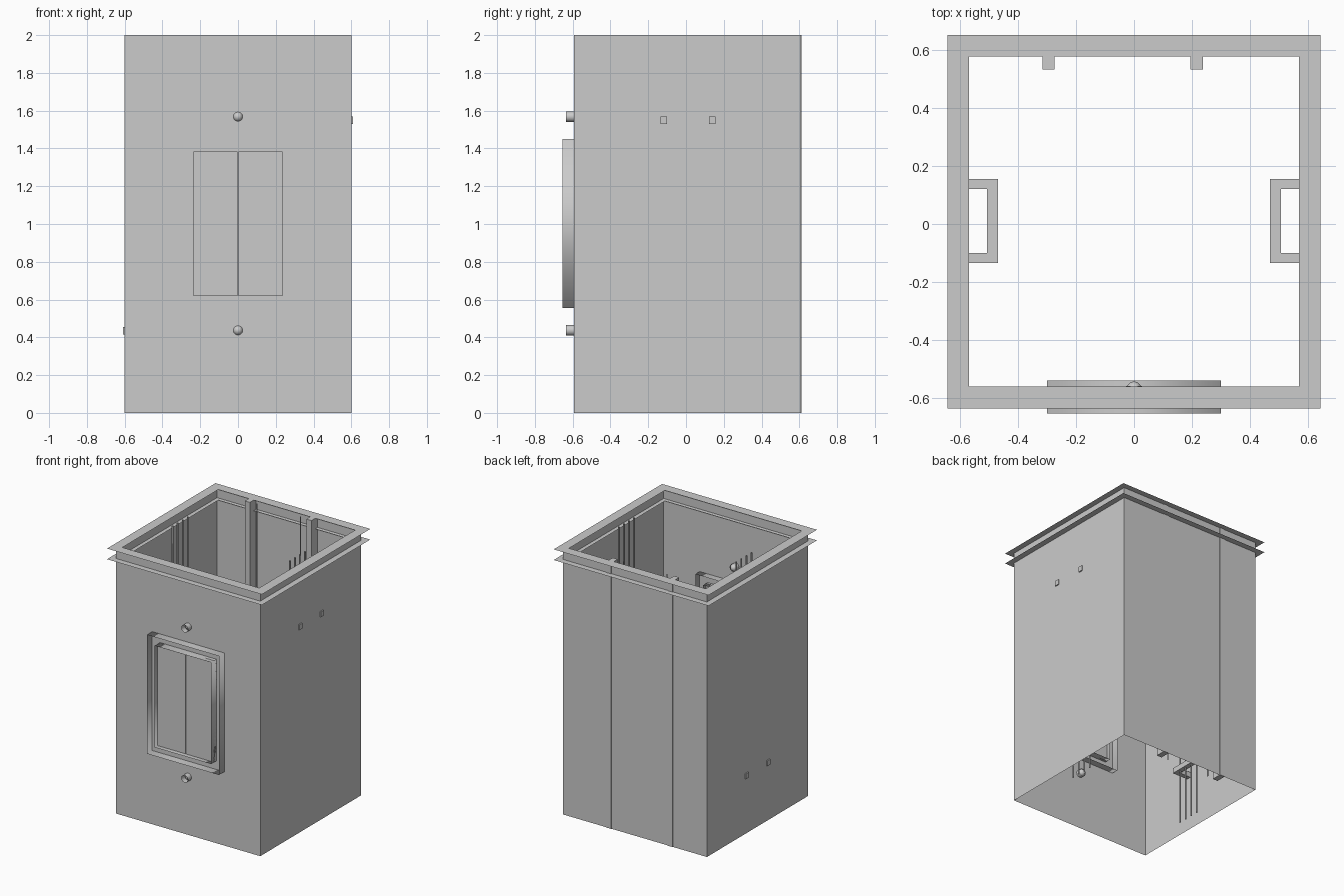
import bpy, bmesh, math

if "Cube" in bpy.data.objects:
    bpy.data.objects.remove(bpy.data.objects["Cube"])

CY = 0.008  # the shaft is centred slightly behind y = 0


def make(name, verts, faces, smooth=False):
    me = bpy.data.meshes.new(name)
    me.from_pydata(verts, [], faces)
    me.update()
    for p in me.polygons:
        p.use_smooth = smooth
    ob = bpy.data.objects.new(name, me)
    bpy.context.collection.objects.link(ob)
    return ob


def box(name, lo, hi):
    v = [(x, y, z) for x in (lo[0], hi[0]) for y in (lo[1], hi[1]) for z in (lo[2], hi[2])]
    f = [(0, 1, 3, 2), (4, 6, 7, 5), (0, 4, 5, 1), (2, 3, 7, 6), (0, 2, 6, 4), (1, 5, 7, 3)]
    return make(name, v, f)


def tube(name, ring, lift, smooth=False):
    """Open sheet joining two copies of a closed ring."""
    n = len(ring)
    v = list(ring) + [tuple(a + b for a, b in zip(p, lift)) for p in ring]
    f = [(i, (i + 1) % n, (i + 1) % n + n, i + n) for i in range(n)]
    return make(name, v, f, smooth)


def square(half, z):
    return [(sx * half, CY + sy * half, z) for sx, sy in ((-1, -1), (1, -1), (1, 1), (-1, 1))]


def door_rect(hx, z0, z1, y):
    return [(-hx, y, z0), (-hx, y, z1), (hx, y, z1), (hx, y, z0)]


# Shaft walls: thin sheet, open at top and bottom
tube("shaft_walls", square(0.6, 0), (0, 0, 2))

# Beam flanges around the top
for name, z in (("upper_flange", 2.0), ("lower_flange", 1.92)):
    make(name, square(0.57, z) + square(0.645, z),
         [(i, i + 4, (i + 1) % 4 + 4, (i + 1) % 4) for i in range(4)])

# Rear guide posts, each with a thin cable beside it
for side, x, cx in (("left", -0.295, -0.22), ("right", 0.217, 0.142)):
    box(side + "_guide_post", (x - 0.021, 0.533, 0), (x + 0.021, 0.612, 2))
    tube(side + "_guide_cable", [(cx + 0.005 * math.cos(i * math.pi / 3),
         0.54 + 0.005 * math.sin(i * math.pi / 3), 0) for i in range(6)], (0, 0, 2), True)

# Side brackets and the hoist cables passing through them
for side, s, z in (("left", -1, 0.435), ("right", 1, 1.55)):
    box(side + "_bracket_bar", (s * 0.47, -0.135, z - 0.02), (s * 0.508, 0.155, z + 0.02))
    for k, y in enumerate((-0.118, 0.138)):
        box(f"{side}_bracket_arm_{k}", (s * 0.508, y - 0.0175, z - 0.02), (s * 0.608, y + 0.0175, z + 0.02))
    for k in range(4):
        y = 0.01 + (k - 1.5) * 0.06
        tube(f"{side}_hoist_cable_{k}", [(s * 0.489 + 0.006 * math.cos(i * math.pi / 4),
             y + 0.006 * math.sin(i * math.pi / 4), 0) for i in range(8)], (0, 0, 2), True)

# Door surround: two nested open frames passing through the front wall
tube("outer_door_frame", door_rect(0.3, 0.555, 1.45, -0.655), (0, 0.115, 0), True)
tube("inner_door_frame", door_rect(0.235, 0.62, 1.385, -0.655), (0, 0.115, 0), True)

# Pair of sliding door panels
for side, s in (("left", -1), ("right", 1)):
    box(side + "_door", (s * 0.002, -0.62, 0.62), (s * 0.235, -0.575, 1.385))

# Round fittings above and below the door
for name, z in (("upper", 1.568), ("lower", 0.437)):
    ring = [(0.028 * math.cos(i * math.pi / 6), -0.635, z + 0.028 * math.sin(i * math.pi / 6)) for i in range(12)]
    tube(name + "_lamp_collar", ring, (0, 0.075, 0), True)
    me = bpy.data.meshes.new(name + "_lamp_dome")
    bm = bmesh.new()
    bmesh.ops.create_uvsphere(bm, u_segments=12, v_segments=8, radius=0.028)
    for v in bm.verts:
        v.co = (v.co.x, v.co.y * 1.2 - 0.577, v.co.z + z)
    for f in bm.faces:
        f.smooth = True
    bm.to_mesh(me)
    bm.free()
    bpy.context.collection.objects.link(bpy.data.objects.new(name + "_lamp_dome", me))
